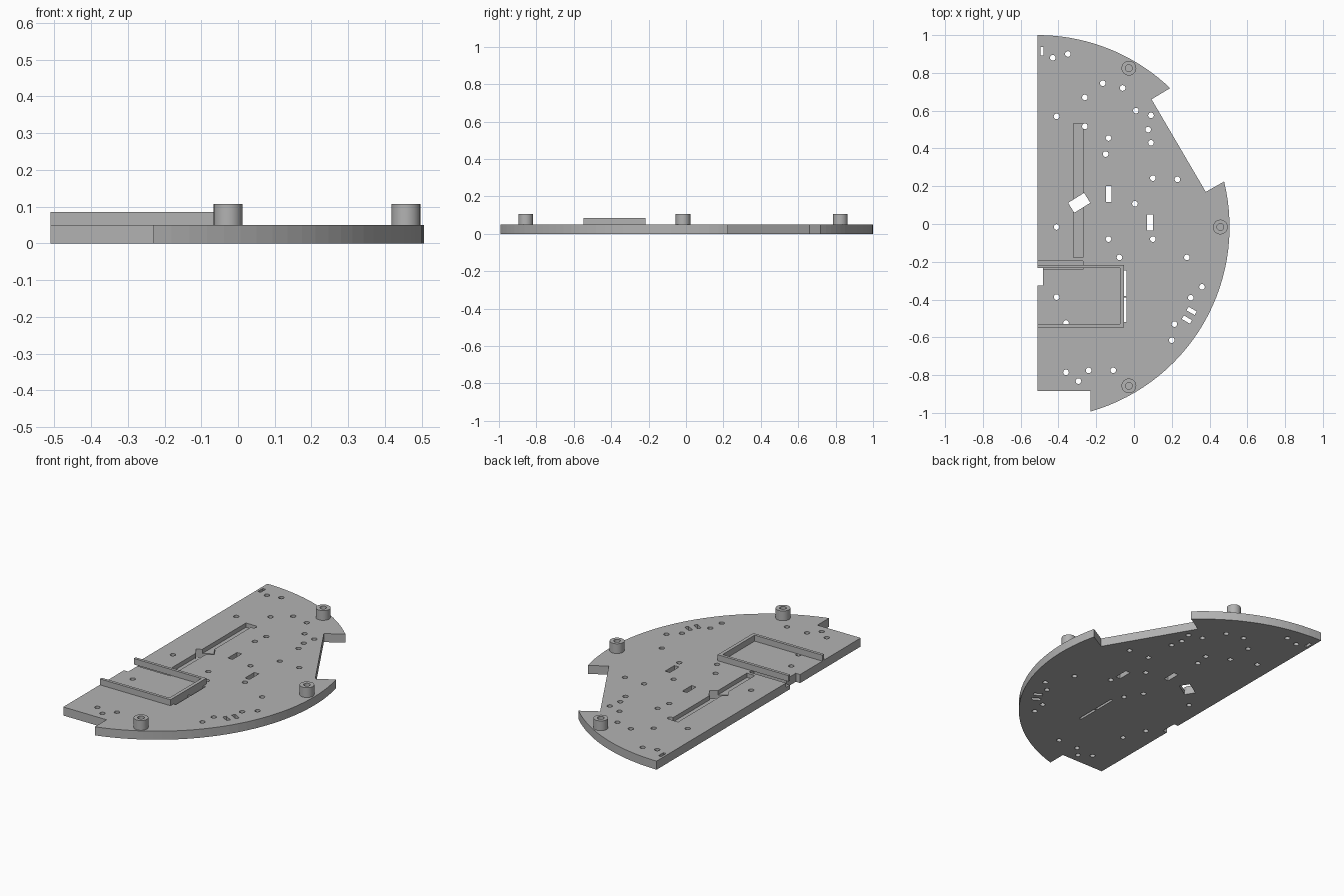
import bpy
import bmesh
from math import cos, sin, pi, atan2, radians
from mathutils import Matrix, Vector

default_cube = bpy.data.objects.get("Cube")
if default_cube:
    bpy.data.objects.remove(default_cube, do_unlink=True)

THICK = 0.05
RIM_TOP = 0.085
POST_TOP = 0.107
CENTRE = Vector((-0.51, -0.016))
RADIUS = 1.016

grey = bpy.data.materials.new("plain grey")
grey.use_nodes = True
colour = (0.45, 0.45, 0.45, 1)
grey.diffuse_color = colour
grey.node_tree.nodes["Principled BSDF"].inputs["Base Color"].default_value = colour


def make_object(name, bm):
    bmesh.ops.recalc_face_normals(bm, faces=bm.faces[:])
    mesh = bpy.data.meshes.new(name)
    bm.to_mesh(mesh)
    bm.free()
    mesh.materials.append(grey)
    obj = bpy.data.objects.new(name, mesh)
    bpy.context.scene.collection.objects.link(obj)
    return obj


def add_prism(bm, outline, bottom, top):
    """Extrude a flat outline between two heights."""
    face = bm.faces.new([bm.verts.new((p[0], p[1], bottom)) for p in outline])
    result = bmesh.ops.extrude_face_region(bm, geom=[face], use_keep_orig=True)
    moved = [g for g in result["geom"] if isinstance(g, bmesh.types.BMVert)]
    bmesh.ops.translate(bm, verts=moved, vec=(0, 0, top - bottom))


def add_box(bm, x, y, width, depth, bottom, top, angle=0):
    turn = Matrix.Rotation(radians(angle), 2)
    corners = [(-1, -1), (1, -1), (1, 1), (-1, 1)]
    outline = [Vector((x, y)) + turn @ Vector((a * width / 2, b * depth / 2))
               for a, b in corners]
    add_prism(bm, outline, bottom, top)


def arc(start, end, steps):
    """Points on the rim circle between two points near it."""
    a, b = [atan2(p[1] - CENTRE.y, p[0] - CENTRE.x) for p in (start, end)]
    angles = [a + (b - a) * i / steps for i in range(steps + 1)]
    return [(CENTRE.x + RADIUS * cos(t), CENTRE.y + RADIUS * sin(t)) for t in angles]


def cut(target, cutter):
    """Subtract the cutter, bake the result and discard the cutter."""
    mod = target.modifiers.new("cut", "BOOLEAN")
    mod.operation = "DIFFERENCE"
    mod.solver = "EXACT"
    mod.object = cutter
    cutter.hide_render = True
    bpy.context.view_layer.update()
    graph = bpy.context.evaluated_depsgraph_get()
    baked = bpy.data.meshes.new_from_object(target.evaluated_get(graph))
    target.modifiers.clear()
    target.data = baked
    bpy.data.objects.remove(cutter, do_unlink=True)


# Base plate: half disc with a wheel cut-out, a stepped corner and an edge notch
outline = [(-0.51, -0.885), (-0.23, -0.885)]
outline += arc((-0.23, -0.995), (0.478, 0.225), 30)
outline += [(0.38, 0.17), (0.093, 0.66)]
outline += arc((0.19, 0.718), (-0.51, 1), 18)
outline += [(-0.51, -0.23), (-0.482, -0.23), (-0.482, -0.325), (-0.51, -0.325)]
bm = bmesh.new()
add_prism(bm, outline, 0, THICK)
plate = make_object("base_plate", bm)

# Shallow channels in the top face
bm = bmesh.new()
add_box(bm, -0.295, 0.177, 0.052, 0.71, 0.025, 0.1)
add_box(bm, -0.4, -0.218, 0.26, 0.044, 0.025, 0.1)
cut(plate, make_object("channel_cutter", bm))

# Round screw holes
holes = [
    (-0.43, 0.88), (-0.35, 0.9), (-0.41, 0.57), (-0.26, 0.67), (-0.165, 0.745),
    (-0.06, 0.72), (0.01, 0.6), (0.09, 0.575), (0.075, 0.5), (0.09, 0.43),
    (-0.135, 0.455), (-0.15, 0.37), (-0.26, 0.517), (0.1, 0.243), (0.23, 0.236),
    (0.005, 0.107), (-0.41, -0.016), (-0.135, -0.08), (0.1, -0.08),
    (-0.077, -0.177), (0.28, -0.177), (0.36, -0.333), (0.3, -0.39),
    (0.214, -0.53), (0.2, -0.615), (-0.41, -0.387), (-0.36, -0.524),
    (-0.36, -0.785), (-0.294, -0.832), (-0.24, -0.775), (-0.11, -0.775),
]
bm = bmesh.new()
for x, y in holes:
    ring = [(x + 0.015 * cos(i * pi / 8), y + 0.015 * sin(i * pi / 8)) for i in range(16)]
    add_prism(bm, ring, -0.1, 0.1)

# Rectangular slots: x, y, width, depth, angle
slots = [
    (-0.29, 0.112, 0.1, 0.062, 32),
    (-0.133, 0.16, 0.03, 0.085, 0),
    (0.085, 0.007, 0.03, 0.085, 0),
    (0.305, -0.46, 0.05, 0.022, -30),
    (0.28, -0.506, 0.05, 0.022, -30),
    (-0.046, -0.313, 0.015, 0.135, 0),
    (-0.046, -0.455, 0.015, 0.13, 0),
    (-0.487, 0.915, 0.018, 0.045, 0),
]
for x, y, width, depth, angle in slots:
    add_box(bm, x, y, width, depth, -0.1, 0.1, angle)
cut(plate, make_object("hole_cutter", bm))

# Three-sided raised rim around the bay
bm = bmesh.new()
add_prism(bm, [(-0.51, -0.547), (-0.053, -0.547), (-0.053, -0.217), (-0.51, -0.217),
               (-0.51, -0.234), (-0.073, -0.234), (-0.073, -0.53), (-0.51, -0.53)],
          THICK, RIM_TOP)
make_object("bay_rim", bm)

# Hollow mounting posts
for name, x, y in [("back_post", -0.027, 0.825), ("left_post", 0.457, -0.016),
                   ("front_post", -0.027, -0.857)]:
    bm = bmesh.new()
    profile = [(0, THICK), (0.018, THICK), (0.018, POST_TOP),
               (0.039, POST_TOP), (0.039, THICK)]
    verts = [bm.verts.new((r, 0, z)) for r, z in profile]
    edges = [bm.edges.new(pair) for pair in zip(verts, verts[1:])]
    bmesh.ops.spin(bm, geom=verts + edges, cent=(0, 0, 0), axis=(0, 0, 1),
                   angle=2 * pi, steps=32, use_duplicate=False)
    bmesh.ops.remove_doubles(bm, verts=bm.verts[:], dist=0.0001)
    # Lift the bore floor just clear of the plate
    for v in bm.verts:
        if v.co.xy.length < 0.02 and v.co.z < 0.06:
            v.co.z += 0.002
    post = make_object(name, bm)
    post.location = (x, y, 0)
    bpy.ops.object.select_all(action="DESELECT")
    post.select_set(True)
    bpy.context.view_layer.objects.active = post
    bpy.ops.object.shade_smooth_by_angle(angle=radians(30))
